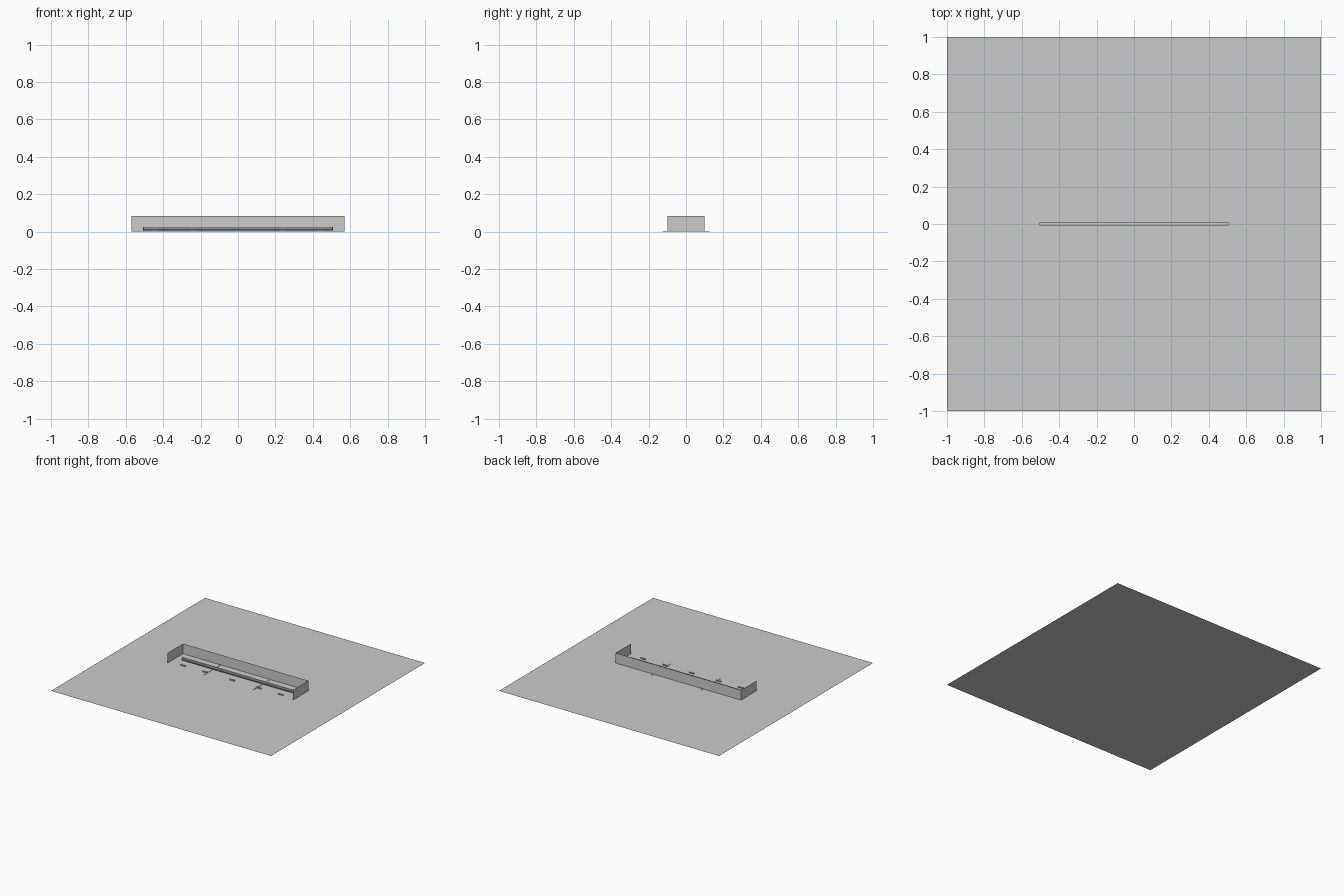
import bpy, bmesh
from mathutils import Matrix, Vector

if "Cube" in bpy.data.objects:
    bpy.data.objects.remove(bpy.data.objects["Cube"])


def add_mesh(name, bm, mat=None):
    me = bpy.data.meshes.new(name)
    bm.to_mesh(me)
    bm.free()
    ob = bpy.data.objects.new(name, me)
    bpy.context.collection.objects.link(ob)
    if mat:
        me.materials.append(mat)
    return ob


def sheet(name, pts):
    bm = bmesh.new()
    bm.faces.new([bm.verts.new(p) for p in pts])
    return add_mesh(name, bm)


def box(name, centre, size, mat=None, round_ends=0):
    bm = bmesh.new()
    bmesh.ops.create_cube(bm, size=1, matrix=Matrix.Translation(centre) @ Matrix.Diagonal((*size, 1)))
    if round_ends:
        edges = [e for e in bm.edges if abs(e.verts[0].co.z - e.verts[1].co.z) > 1e-5
                 and abs(e.verts[0].co.x - centre[0]) > size[0] * 0.49
                 and abs(e.verts[0].co.x) > 0.45]
        bmesh.ops.bevel(bm, geom=edges, offset=round_ends, segments=4, profile=0.5, affect='EDGES')
    return add_mesh(name, bm, mat)


dark = bpy.data.materials.new("dark_grey")
dark.diffuse_color = (0.08, 0.09, 0.1, 1)
dark.use_nodes = True
dark.node_tree.nodes["Principled BSDF"].inputs["Base Color"].default_value = dark.diffuse_color
pale = bpy.data.materials.new("pale_grey")
pale.diffuse_color = (0.75, 0.75, 0.73, 1)
pale.use_nodes = True
pale.node_tree.nodes["Principled BSDF"].inputs["Base Color"].default_value = pale.diffuse_color

# Base sheet
sheet("base_sheet", [(-1, -1, 0), (1, -1, 0), (1, 1, 0), (-1, 1, 0)])

# Thin three-sided screen, open at the front
W, D, H = 0.57, 0.1, 0.083
corners = [(-W, -D), (-W, D), (W, D), (W, -D)]
for name, a, b in zip(("left_screen", "back_screen", "right_screen"), corners, corners[1:]):
    sheet(name, [(*a, 0), (*b, 0), (*b, H), (*a, H)])

# Long bar in three sections: dark body with a lighter cap
for name, x0, x1 in (("left", -0.507, -0.303), ("middle", -0.303, 0.303), ("right", 0.303, 0.507)):
    cx, w = (x0 + x1) / 2, x1 - x0
    box(name + "_bar_body", Vector((cx, 0, 0.011)), (w, 0.015, 0.012), dark, 0.005)
    box(name + "_bar_cap", Vector((cx, 0, 0.021)), (w, 0.015, 0.008), None, 0.005)

# Small blank marker plates in front of the bar
for i, x in enumerate((-0.445, -0.245, 0, 0.24, 0.44)):
    box(f"marker_plate_{i}", Vector((x, -0.075, 0.004)), (0.045, 0.009, 0.008), pale)

# Fine cross strips under the bar
for name, x in (("left_cross_strip", -0.227), ("right_cross_strip", 0.224)):
    box(name, Vector((x, 0, 0.001)), (0.002, 0.25, 0.002))
